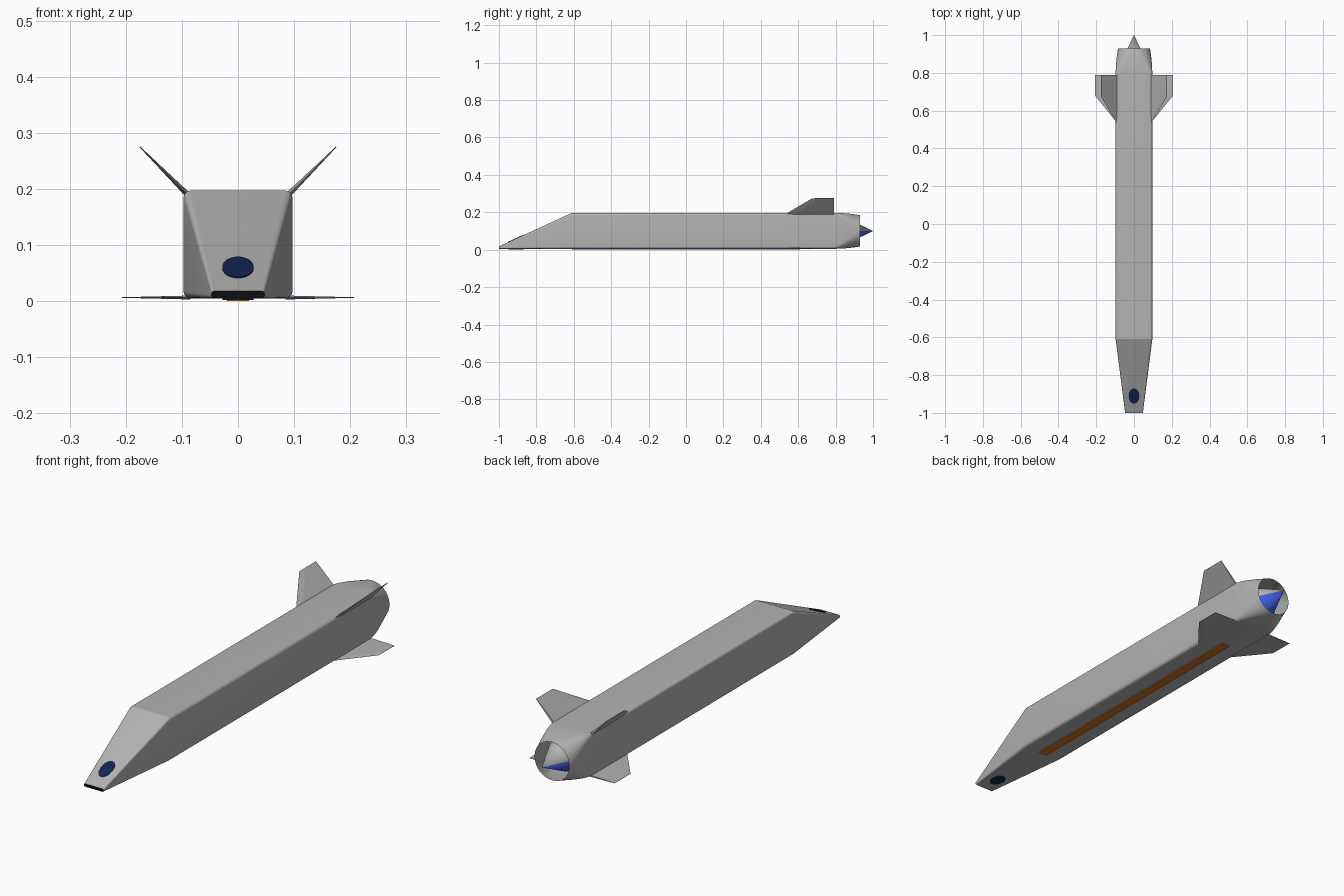
import bpy, bmesh, math
from mathutils import Vector

if "Cube" in bpy.data.objects:
    bpy.data.objects.remove(bpy.data.objects["Cube"])


def material(name, rgb):
    m = bpy.data.materials.new(name)
    m.diffuse_color = (*rgb, 1)
    m.use_nodes = True
    m.node_tree.nodes["Principled BSDF"].inputs["Base Color"].default_value = m.diffuse_color
    return m


GREY = material("body grey", (0.45, 0.45, 0.45))
BLACK = material("nose tip black", (0.004, 0.004, 0.004))
NAVY = material("sensor navy", (0.006, 0.02, 0.085))
ORANGE = material("strip orange", (0.60, 0.17, 0.02))
BLUE = material("exhaust blue", (0.06, 0.12, 0.85))


def finish(name, bm, mats, smooth=True):
    me = bpy.data.meshes.new(name)
    bm.to_mesh(me)
    bm.free()
    ob = bpy.data.objects.new(name, me)
    bpy.context.collection.objects.link(ob)
    for m in mats:
        me.materials.append(m)
    if smooth:
        bpy.ops.object.select_all(action='DESELECT')
        ob.select_set(True)
        bpy.context.view_layer.objects.active = ob
        bpy.ops.object.shade_smooth_by_angle(angle=math.radians(20))
    return ob


def rounded_section(y, hw, z0, z1, r, seg=8):
    """Rounded rectangle in the xz plane, counter-clockwise seen from the front."""
    zc, hh = (z0 + z1) / 2, (z1 - z0) / 2
    pts = []
    for q, (sx, sz) in enumerate(((1, 1), (-1, 1), (-1, -1), (1, -1))):
        for i in range(seg + 1):
            a = math.pi / 2 * (q + i / seg)
            pts.append(Vector((sx * (hw - r) + r * math.cos(a), y,
                               zc + sz * (hh - r) + r * math.sin(a))))
    return pts


# Body: wedge nose, square middle, tail blending into an open round end
sections = [rounded_section(-1.0, 0.047, 0.005, 0.018, 0.005),
            rounded_section(-0.61, 0.097, 0.005, 0.197, 0.013)]
STEPS = 8
for i in range(STEPS + 1):
    t = i / STEPS
    half = 0.097 - 0.0125 * t ** 2
    r = 0.013 + (0.0835 - 0.013) * (t * t * (3 - 2 * t) + t) / 2
    sections.append(rounded_section(0.79 + 0.14 * t, half,
                                    0.101 - half + 0.001, 0.101 + half - 0.001, r))
bm = bmesh.new()
rings = [[bm.verts.new(p) for p in s] for s in sections]
for a, b in zip(rings, rings[1:]):
    for i in range(len(a)):
        j = (i + 1) % len(a)
        bm.faces.new((a[i], b[i], b[j], a[j]))
tip = bm.faces.new(rings[0])
tip.material_index = 1
bm.normal_update()
if tip.normal.y > 0:
    tip.normal_flip()
bmesh.ops.recalc_face_normals(bm, faces=bm.faces)
finish("missile_body", bm, [GREY, BLACK])

# Exhaust plug cone: grey above, blue below
bm = bmesh.new()
N = 32
apex = bm.verts.new((0, 1.0, 0.1))
base = [bm.verts.new((0.068 * math.cos(2 * math.pi * i / N), 0.86,
                      0.1 + 0.068 * math.sin(2 * math.pi * i / N))) for i in range(N)]
for i in range(N):
    f = bm.faces.new((apex, base[(i + 1) % N], base[i]))
    f.material_index = 1 if f.calc_center_median().z < 0.1 else 0
bm.normal_update()
for f in bm.faces:
    if f.normal.y < 0:
        f.normal_flip()
finish("exhaust_cone", bm, [GREY, BLUE])


# Tail fins: thick root tapering to a thin tip
def fin(name, root, out, span, y_root, y_tip, thick):
    out = Vector(out).normalized()
    side = Vector((-out.z, 0, out.x))
    root = Vector(root)

    def ring(d, y0, y1, h):
        c = root + out * d
        return [bm.verts.new(c + Vector((0, y, 0)) + side * s)
                for y, s in ((y0, 0), (y0 + 0.04, h), (y1, h), (y1, -h), (y0 + 0.04, -h))]

    bm = bmesh.new()
    a = ring(0, y_root, 0.79, thick)
    b = ring(span, y_tip, 0.79, thick * 0.15)
    for i in range(5):
        j = (i + 1) % 5
        bm.faces.new((a[i], a[j], b[j], b[i]))
    bm.faces.new(a)
    bm.faces.new(b)
    bmesh.ops.recalc_face_normals(bm, faces=bm.faces)
    finish(name, bm, [GREY], smooth=False)


for s, label in ((-1, "left"), (1, "right")):
    fin("upper_fin_" + label, (s * 0.089, 0, 0.189), (s, 0, 1), 0.1216, 0.53, 0.675, 0.005)
    fin("lower_fin_" + label, (s * 0.085, 0, 0.0065), (s, 0, 0), 0.122, 0.53, 0.68, 0.0035)


# Oval sensor windows on the nose slope and the underside
def oval_plate(name, centre, tilt, ry):
    bm = bmesh.new()
    bmesh.ops.create_cone(bm, cap_ends=True, segments=32, radius1=1, radius2=1, depth=1)
    ob = finish(name, bm, [NAVY])
    ob.scale = (0.028, ry, 0.004)
    ob.rotation_euler = (tilt, 0, 0)
    ob.location = centre


slope = math.atan2(0.179, 0.39)
oval_plate("nose_window", (0, -0.91, 0.018 + 0.09 * 0.179 / 0.39), slope, 0.04 / math.cos(slope))
oval_plate("belly_window", (0, -0.91, 0.0045), 0, 0.04)

# Orange strip along the belly
bm = bmesh.new()
bmesh.ops.create_cube(bm, size=1)
for v in bm.verts:
    v.co = Vector((v.co.x * 0.04, v.co.y * 1.22, 0.003 + v.co.z * 0.006))
finish("belly_strip", bm, [ORANGE], smooth=False)
